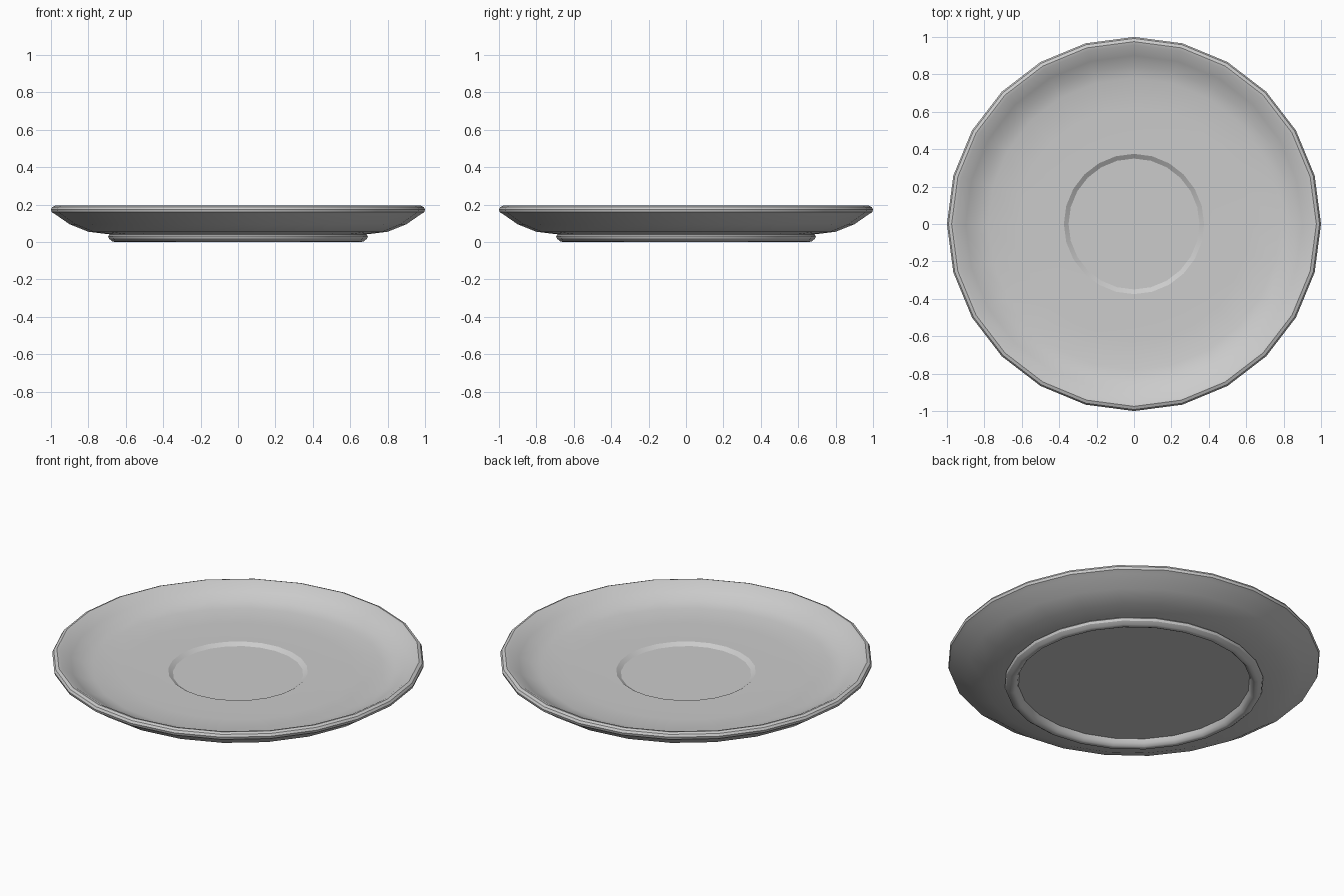
import bpy, bmesh, math

if "Cube" in bpy.data.objects:
    bpy.data.objects.remove(bpy.data.objects["Cube"])

SIDES = 24


def lathe(name, profile, sharp_angle):
    """Spin a (radius, z) profile around z; radius 0 ends become fan centres."""
    bm = bmesh.new()
    rings = []
    for r, z in profile:
        if r == 0:
            rings.append([bm.verts.new((0, 0, z))] * SIDES)
        else:
            rings.append([bm.verts.new((r * math.cos(2 * math.pi * i / SIDES),
                                        r * math.sin(2 * math.pi * i / SIDES), z))
                          for i in range(SIDES)])
    for a, b in zip(rings, rings[1:]):
        for i in range(SIDES):
            j = (i + 1) % SIDES
            quad = dict.fromkeys((a[i], a[j], b[j], b[i]))
            bm.faces.new(list(quad))
    bmesh.ops.recalc_face_normals(bm, faces=bm.faces)
    mesh = bpy.data.meshes.new(name)
    bm.to_mesh(mesh)
    bm.free()
    obj = bpy.data.objects.new(name, mesh)
    bpy.context.collection.objects.link(obj)
    bpy.ops.object.select_all(action='DESELECT')
    obj.select_set(True)
    bpy.context.view_layer.objects.active = obj
    bpy.ops.object.shade_smooth_by_angle(angle=math.radians(sharp_angle))
    return obj


# Underside recess and rounded foot ring
foot = [(0, 0.04), (0.622, 0.04), (0.63, 0.018), (0.643, 0.004), (0.655, 0.0),
        (0.672, 0.004), (0.69, 0.018), (0.695, 0.032), (0.685, 0.041)]
# Outer wall rising to the rounded rim
outside = [(0.80, 0.055), (0.90, 0.095), (0.975, 0.147), (0.996, 0.16),
           (1.0, 0.175), (0.992, 0.188), (0.975, 0.195), (0.958, 0.191)]
# Inner slope, flat floor and shallow cup well
inside = [(0.90, 0.155), (0.845, 0.126), (0.78, 0.11), (0.62, 0.104),
          (0.375, 0.103), (0.35, 0.087), (0, 0.087)]

lathe("saucer", foot + outside + inside, 32)
